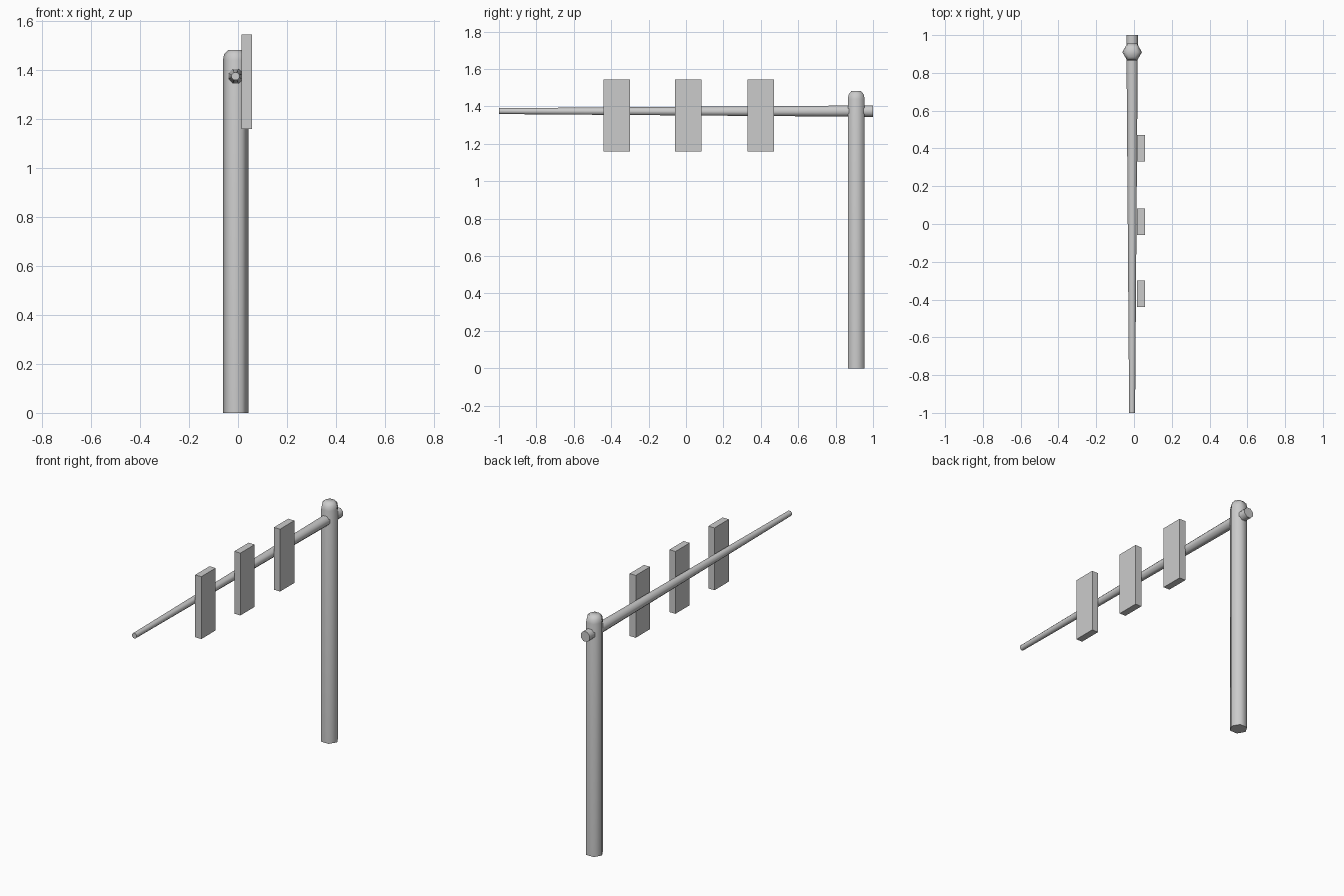
import bpy, bmesh, math
from mathutils import Matrix, Vector

cube = bpy.data.objects.get("Cube")
if cube:
    bpy.data.objects.remove(cube, do_unlink=True)

grey = bpy.data.materials.new("light_grey")
grey.use_nodes = True
colour = (0.6, 0.6, 0.6, 1)
grey.diffuse_color = colour
grey.node_tree.nodes["Principled BSDF"].inputs["Base Color"].default_value = colour


def finish(name, bm, smooth_angle=None):
    bmesh.ops.recalc_face_normals(bm, faces=bm.faces)
    mesh = bpy.data.meshes.new(name)
    bm.to_mesh(mesh)
    bm.free()
    mesh.materials.append(grey)
    obj = bpy.data.objects.new(name, mesh)
    bpy.context.collection.objects.link(obj)
    if smooth_angle:
        bpy.ops.object.select_all(action='DESELECT')
        obj.select_set(True)
        bpy.context.view_layer.objects.active = obj
        bpy.ops.object.shade_smooth_by_angle(angle=math.radians(smooth_angle))
    return obj


def lathe(name, profile, sides, matrix, turn=0.0):
    """Capped solid from (radius, height) rings around local z."""
    bm = bmesh.new()
    rings = []
    for r, h in profile:
        angles = [turn + math.tau * i / sides for i in range(sides)]
        rings.append([bm.verts.new(matrix @ Vector((r * math.cos(a), r * math.sin(a), h)))
                      for a in angles])
    for low, high in zip(rings, rings[1:]):
        for i in range(sides):
            j = (i + 1) % sides
            bm.faces.new((low[i], low[j], high[j], high[i]))
    bm.faces.new(rings[0])
    bm.faces.new(rings[-1])
    return finish(name, bm, 65)


def box(name, centre, size):
    bm = bmesh.new()
    bmesh.ops.create_cube(bm, size=1, matrix=Matrix.Translation(centre) @ Matrix.Diagonal((*size, 1)))
    return finish(name, bm)


# Hexagonal post with a rounded cap
post_x, post_y, arm_z = -0.01, 0.91, 1.375
lathe("post", [(0.052, 0), (0.052, 1.44), (0.047, 1.464), (0.03, 1.482)], 6,
      Matrix.Translation((post_x, post_y, 0)))

# Tapered arm running through the post
lathe("arm", [(0.033, -1), (0.017, 1)], 8,
      Matrix.Translation((post_x, 0, arm_z)) @ Matrix.Rotation(math.pi / 2, 4, 'X'), math.pi / 8)

# Row of flat signal panels on the side of the arm
for label, y in (("front", -0.37), ("middle", 0.012), ("rear", 0.4)):
    box(label + "_panel", (0.036, y, 1.352), (0.042, 0.14, 0.386))
